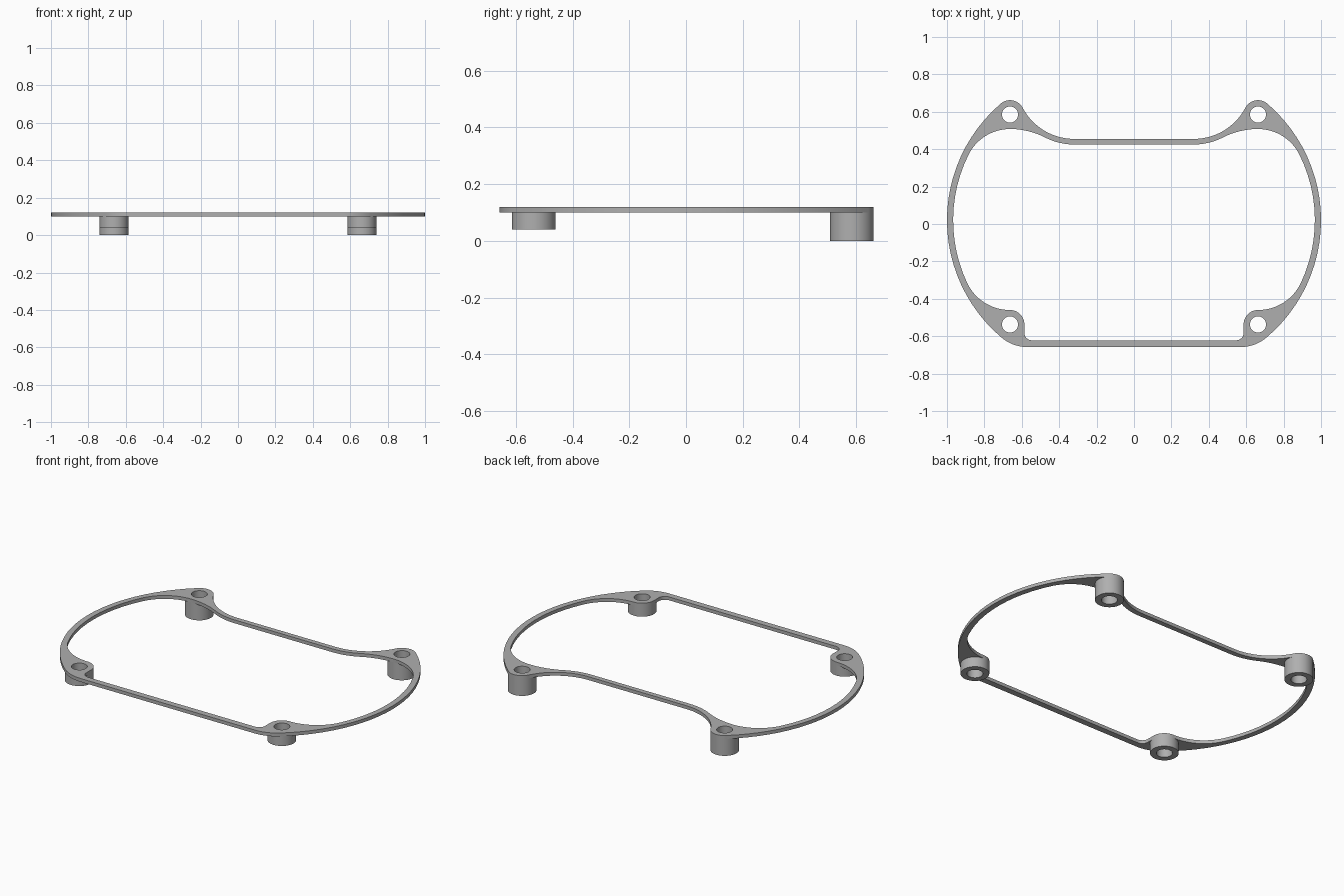
import bpy
import math
from mathutils import Vector

if "Cube" in bpy.data.objects:
    bpy.data.objects.remove(bpy.data.objects["Cube"], do_unlink=True)

grey = bpy.data.materials.new("plain_grey")
grey.use_nodes = True
grey.diffuse_color = (0.43, 0.43, 0.43, 1)
grey.node_tree.nodes["Principled BSDF"].inputs["Base Color"].default_value = grey.diffuse_color

BOSS_R, HOLE_R = 0.077, 0.043
PLATE_LOW, PLATE_TOP = 0.10, 0.12


def heading(a, b):
    """Angle in degrees from point a to point b."""
    return math.degrees(math.atan2(b[1] - a[1], b[0] - a[0]))


def arc(c, r, start, end):
    n = max(6, int(abs(end - start) / 4))
    angles = [math.radians(start + (end - start) * i / n) for i in range(n + 1)]
    return [(c[0] + r * math.cos(a), c[1] + r * math.sin(a)) for a in angles]


def circle(c, r):
    return arc(c, r, 0, 360)[:-1]


def mirrored(half):
    """Close a right-hand outline with its mirror image, dropping repeated points."""
    loop = []
    for p in half + [(-x, y) for x, y in reversed(half)]:
        if not loop or (Vector(p) - Vector(loop[-1])).length > 0.002:
            loop.append(p)
    return loop


def extruded(name, loops, low, high):
    """Solid from flat outlines; inner outlines become openings."""
    curve = bpy.data.curves.new(name, 'CURVE')
    curve.dimensions = '2D'
    curve.fill_mode = 'BOTH'
    curve.extrude = (high - low) / 2
    for loop in loops:
        spline = curve.splines.new('POLY')
        spline.points.add(len(loop) - 1)
        for point, (x, y) in zip(spline.points, loop):
            point.co = (x, y, 0, 1)
        spline.use_cyclic_u = True
    curve.materials.append(grey)
    obj = bpy.data.objects.new(name, curve)
    bpy.context.collection.objects.link(obj)
    obj.location.z = (low + high) / 2
    bpy.ops.object.select_all(action='DESELECT')
    obj.select_set(True)
    bpy.context.view_layer.objects.active = obj
    bpy.ops.object.convert(target='MESH')
    obj = bpy.context.object
    bpy.ops.object.mode_set(mode='EDIT')
    bpy.ops.mesh.select_all(action='SELECT')
    bpy.ops.mesh.remove_doubles(threshold=0.0005)
    bpy.ops.mesh.normals_make_consistent(inside=False)
    bpy.ops.object.mode_set(mode='OBJECT')
    bpy.ops.object.shade_smooth_by_angle(angle=math.radians(30))
    return obj


# Centres of the tangent circles on the right-hand half
rear, front = (0.663, 0.585), (0.663, -0.537)
side = (0.18, 0.02)
sweep = (0.32, 0.766)
corner = (0.57, -0.445)
rear_bay, rear_lip, front_bay = (0.663, 0.2605), (0.663, 0.098), (0.663, -0.2064)

# Outer edge: rear sweep, rear ear, bowed side, front corner
ear = heading(side, rear)
low = heading(side, corner)
outer = mirrored(
    arc(sweep, 0.311, -90, heading(sweep, rear))
    + arc(rear, BOSS_R, heading(rear, sweep), ear)
    + arc(side, 0.82, ear, low)
    + arc(corner, 0.213, low, -90))

# Opening: rear sweep, rear lip, bays beside the bosses, front boss, small fillet
bay_a, bay_b = heading(side, rear_bay), heading(side, front_bay)
inner = mirrored(
    arc(sweep, 0.341, -90, heading(sweep, rear_lip))
    + arc(rear_lip, 0.41, heading(rear_lip, sweep), 90)
    + arc(rear_bay, 0.2475, 90, bay_a)
    + arc(side, 0.787, bay_a, bay_b)
    + arc(front_bay, 0.2536, bay_b, -90)
    + arc(front, BOSS_R, 90, 180)
    + arc((0.546, -0.582), 0.04, 0, -90))

# Flat ring with four screw holes
centres = [(s * x, y) for x, y in (rear, front) for s in (1, -1)]
extruded("gasket_plate", [outer, inner] + [circle(c, HOLE_R) for c in centres],
         PLATE_LOW, PLATE_TOP)

# Hollow bosses under the plate, longer at the rear
for c in centres:
    is_rear = c[1] > 0
    name = ("rear" if is_rear else "front") + ("_left" if c[0] > 0 else "_right") + "_boss"
    extruded(name, [circle(c, BOSS_R), circle(c, HOLE_R)], 0.0 if is_rear else 0.04, PLATE_LOW)
